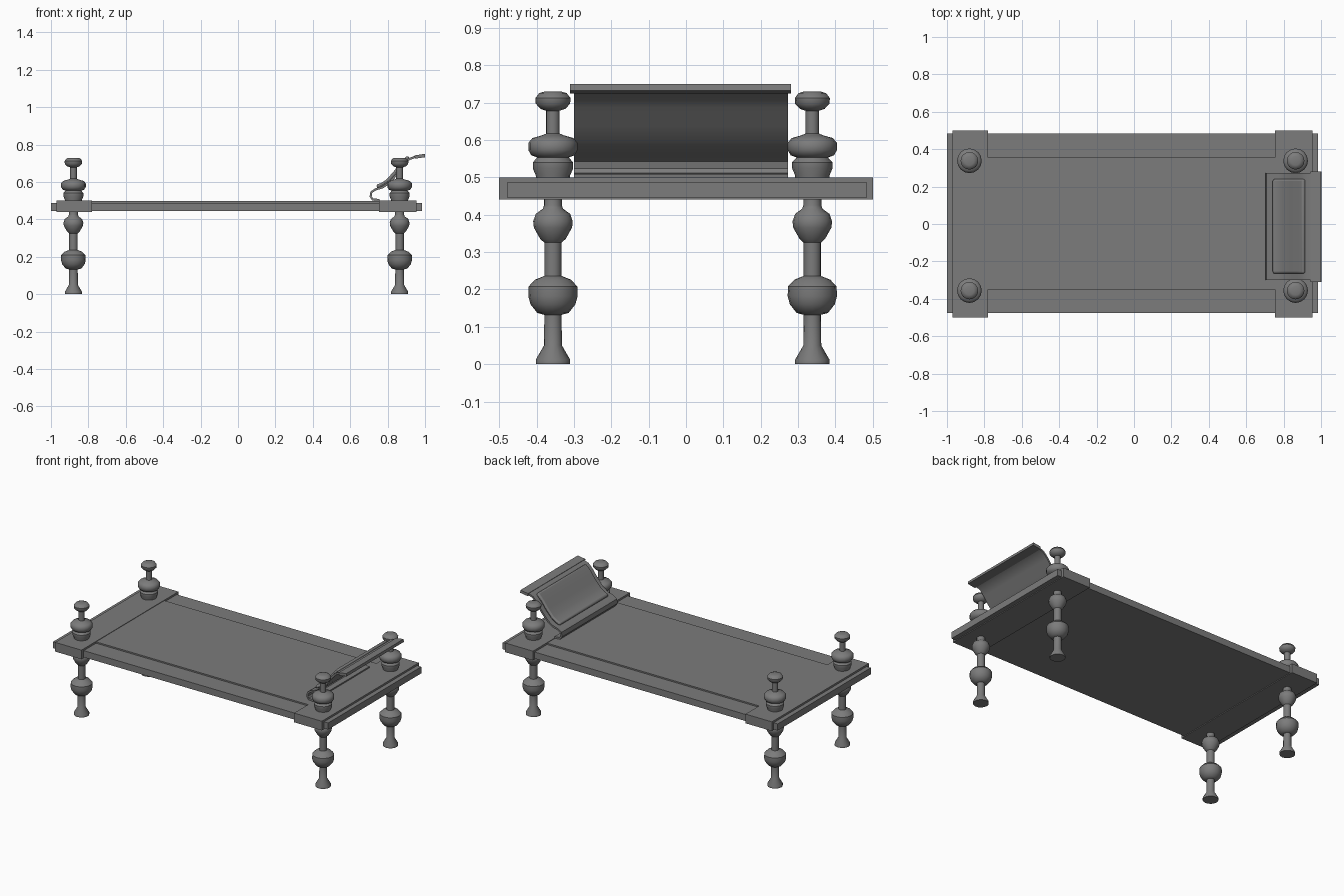
import bpy, bmesh, math
from mathutils import Vector

old = bpy.data.objects.get("Cube")
if old:
    bpy.data.objects.remove(old, do_unlink=True)

grey = bpy.data.materials.new("grey")
grey.use_nodes = True
grey.diffuse_color = (0.2, 0.2, 0.2, 1)
grey.node_tree.nodes["Principled BSDF"].inputs["Base Color"].default_value = (0.2, 0.2, 0.2, 1)


def make(name, bm, smooth=None):
    bmesh.ops.recalc_face_normals(bm, faces=bm.faces[:])
    mesh = bpy.data.meshes.new(name)
    bm.to_mesh(mesh)
    bm.free()
    mesh.materials.append(grey)
    ob = bpy.data.objects.new(name, mesh)
    bpy.context.scene.collection.objects.link(ob)
    if smooth:
        bpy.ops.object.select_all(action='DESELECT')
        ob.select_set(True)
        bpy.context.view_layer.objects.active = ob
        bpy.ops.object.shade_smooth_by_angle(angle=math.radians(smooth))
    return ob


def box(name, x0, x1, y0, y1, z0, z1):
    bm = bmesh.new()
    bmesh.ops.create_cube(bm, size=1)
    for v in bm.verts:
        v.co = (x1 if v.co.x > 0 else x0, y1 if v.co.y > 0 else y0, z1 if v.co.z > 0 else z0)
    return make(name, bm)


def lathe(name, profile, x, y, sides=16):
    bm = bmesh.new()
    rings = [[bm.verts.new((x + r * math.cos(math.tau * i / sides),
                            y + r * math.sin(math.tau * i / sides), z))
              for i in range(sides)] for r, z in profile]
    for a, b in zip(rings, rings[1:]):
        for i in range(sides):
            j = (i + 1) % sides
            bm.faces.new((a[i], a[j], b[j], b[i]))
    bm.faces.new(rings[0])
    bm.faces.new(rings[-1])
    return make(name, bm, 40)


def ribbon(name, path, low, high, y0, y1, bevel=0):
    """Sheet following an x-z path, between two offsets along its normal."""
    pts = [Vector(p) for p in path]
    rows = []
    bm = bmesh.new()
    for i, p in enumerate(pts):
        t = (pts[min(i + 1, len(pts) - 1)] - pts[max(i - 1, 0)]).normalized()
        n = Vector((-t.y, t.x))
        a, b = p + n * low, p + n * high
        rows.append([bm.verts.new((q.x, y, q.y)) for q, y in ((a, y0), (a, y1), (b, y1), (b, y0))])
    for a, b in zip(rows, rows[1:]):
        for i in range(4):
            j = (i + 1) % 4
            bm.faces.new((a[i], a[j], b[j], b[i]))
    bm.faces.new(rows[0])
    bm.faces.new(rows[-1])
    ob = make(name, bm, 40)
    if bevel:
        mod = ob.modifiers.new("soft edges", 'BEVEL')
        mod.width = bevel
        mod.segments = 3
        mod.limit_method = 'ANGLE'
        mod.angle_limit = math.radians(50)
    return ob


# Bed frame: low board, raised end bands and raised middle panel
box("board", -1.0, 0.985, -0.477, 0.483, 0.445, 0.488)
box("foot_band", -0.97, -0.78, -0.5, 0.5, 0.44, 0.5)
box("head_band", 0.755, 0.955, -0.5, 0.5, 0.44, 0.5)
box("mattress_panel", -0.78, 0.755, -0.35, 0.355, 0.48, 0.497)

# Turned posts: leg below the frame, finial above it
leg = [(.046, 0), (.046, .012), (.024, .05), (.023, .132), (.042, .137), (.06, .16),
       (.066, .182), (.065, .208), (.048, .226), (.023, .236), (.023, .325), (.034, .335),
       (.051, .365), (.053, .382), (.046, .402), (.027, .416), (.024, .425), (.024, .45)]
finial = [(.045, .49), (.046, .505), (.054, .524), (.054, .54), (.042, .553), (.058, .559),
          (.066, .573), (.066, .592), (.055, .605), (.03, .612), (.018, .617), (.018, .678),
          (.033, .683), (.046, .697), (.047, .712), (.037, .725), (.024, .729)]
for xname, x in (("foot", -0.88), ("head", 0.864)):
    for side, y in (("right", -0.356), ("left", 0.338)):
        lathe(f"{xname}_{side}_leg", leg, x, y)
        lathe(f"{xname}_{side}_finial", finial, x, y)

# Curved headrest: curled sheet, cushion and top bar
curl = [(.757, .503), (.72, .506), (.709, .522), (.713, .545), (.735, .56), (.775, .572),
        (.81, .597), (.85, .642), (.885, .69), (.915, .722), (.95, .735)]
ribbon("headrest_sheet", curl, -.006, .006, -.30, .273)
pad = [(.745, .565), (.775, .574), (.81, .598), (.85, .643), (.885, .69), (.92, .726)]
ribbon("headrest_cushion", pad, 0, .022, -.265, .24, .012)
ribbon("headrest_bar", [(.945, .733), (1.0, .741)], -.009, .009, -.31, .281)
